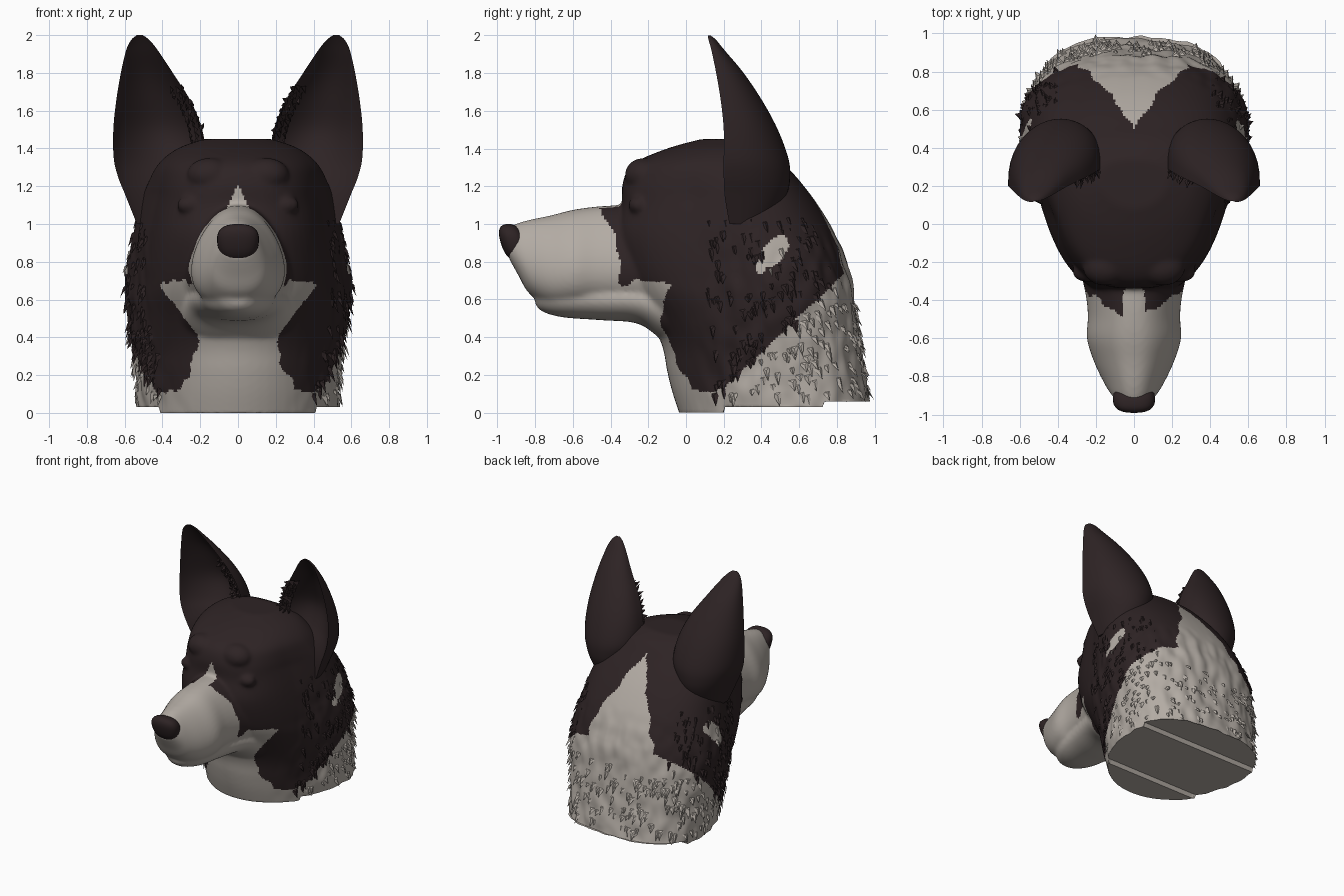
import bpy, bmesh, math, random
from mathutils import Vector, Matrix, noise

if "Cube" in bpy.data.objects:
    bpy.data.objects.remove(bpy.data.objects["Cube"])

random.seed(4)


def material(name, rgb):
    m = bpy.data.materials.new(name)
    m.diffuse_color = (*rgb, 1)
    m.use_nodes = True
    m.node_tree.nodes["Principled BSDF"].inputs["Base Color"].default_value = m.diffuse_color
    return m


DARK = material("dark brown fur", (0.027, 0.017, 0.018))
PALE = material("pale grey fur", (0.45, 0.41, 0.37))


def spline(rows, n=5):
    """Smooth curve through rows of section values."""
    out = []
    for i in range(len(rows) - 1):
        a, b, c, d = (rows[max(i - 1, 0)], rows[i], rows[i + 1], rows[min(i + 2, len(rows) - 1)])
        for k in range(n):
            t = k / n
            out.append([0.5 * (2 * q + (r - p) * t + (2 * p - 5 * q + 4 * r - s) * t * t
                        + (3 * q - p - 3 * r + s) * t ** 3) for p, q, r, s in zip(a, b, c, d)])
    return out + [list(rows[-1])]


def power(c, e):
    return math.copysign(abs(c) ** e, c)


def clamp(v):
    return min(1, max(0, v))


def loft(bm, rings):
    vs = [[bm.verts.new(p) for p in ring] for ring in rings]
    n = len(vs[0])
    faces = [bm.faces.new((a[i], a[(i + 1) % n], b[(i + 1) % n], b[i]))
             for a, b in zip(vs, vs[1:]) for i in range(n)]
    faces += [bm.faces.new(vs[0][::-1]), bm.faces.new(vs[-1])]
    bmesh.ops.recalc_face_normals(bm, faces=faces)


def ball(bm, loc, scale):
    bmesh.ops.create_uvsphere(bm, u_segments=24, v_segments=16, radius=1,
                              matrix=Matrix.Translation(loc) @ Matrix.Diagonal((*scale, 1)))


def finish(bm, name, mats):
    me = bpy.data.meshes.new(name)
    bm.to_mesh(me)
    bm.free()
    for m in mats:
        me.materials.append(m)
    ob = bpy.data.objects.new(name, me)
    bpy.context.collection.objects.link(ob)
    return ob


def smooth(ob, angle=50):
    bpy.ops.object.select_all(action='DESELECT')
    ob.select_set(True)
    bpy.context.view_layer.objects.active = ob
    bpy.ops.object.shade_smooth_by_angle(angle=math.radians(angle))


def coat(p):
    """Marking rule: 1 for pale fur, 0 for dark fur."""
    j = 0.012 * math.sin(41 * p.z + 23 * p.y) + 0.008 * math.sin(67 * p.y - 31 * p.x)
    x, y, z = abs(p.x), p.y + j, p.z + j
    muzzle = y < -0.35 - max(0, z - 0.85) * 0.45 and z < 1.13
    blaze = y < -0.2 and 1.05 < z and x < 0.06 * (1.21 - p.z) / 0.13
    throat = z < 0.69 and y < 0.02 and x + j < 0.22 + max(0, z - 0.42) * 0.77 + max(0, 0.27 - z) * 0.9
    collar = z < max(0.12, 0.13 + 0.95 * (y - 0.2))
    r = y - 0.5
    nape = r > 0 and x < 0.55 * r + 0.9 * r * r
    u, v = (y - 0.46) * 0.66 + (z - 0.845) * 0.75, (z - 0.845) * 0.66 - (y - 0.46) * 0.75
    patch = x > 0.3 and (u / 0.11) ** 2 + (v / 0.055) ** 2 < 1
    return int(muzzle or blaze or throat or collar or nape or patch)


# Head and neck: egg-shaped level sections (z, front y, back y, half width)
bm = bmesh.new()
rings = []
for z, yf, yb, hw in spline([
        (-0.05, -0.02, 0.99, 0.53), (0.1, -0.07, 0.965, 0.535), (0.22, -0.10, 0.945, 0.54),
        (0.35, -0.125, 0.925, 0.56), (0.5, -0.19, 0.905, 0.585), (0.65, -0.28, 0.885, 0.60),
        (0.8, -0.34, 0.85, 0.585), (0.95, -0.37, 0.79, 0.555), (1.1, -0.34, 0.70, 0.52),
        (1.22, -0.335, 0.61, 0.475), (1.32, -0.28, 0.52, 0.42), (1.40, -0.1, 0.44, 0.32),
        (1.45, 0.08, 0.34, 0.18)]):
    ym = yf + (yb - yf) * 0.62
    face = clamp((z - 0.4) / 0.3) * clamp((1.4 - z) / 0.25)
    ring = []
    for k in range(64):
        c, s = math.cos(math.tau * k / 64), math.sin(math.tau * k / 64)
        if s > 0:
            ring.append((hw * power(c, 0.8), ym + (yb - ym) * power(s, 0.8), z))
        else:
            w = power(c, 1 - 0.3 * face) * (1 - 0.12 * face * clamp(-s / 0.4))
            ring.append((hw * w, ym + (ym - yf) * s, z))
    rings.append(ring)
loft(bm, rings)


# Muzzle and lower jaw: upright sections (y, bottom z, top z, half width)
def snout(rows, pear):
    rings = []
    for y, zb, zt, hw in spline(rows):
        ring = []
        for k in range(40):
            c, s = math.cos(math.tau * k / 40), math.sin(math.tau * k / 40)
            ring.append((hw * power(c, 0.85) * (1 - pear * s), y,
                         (zt + zb) / 2 + (zt - zb) / 2 * s))
        rings.append(ring)
    loft(bm, rings)


snout([(-0.94, 0.82, 0.985, 0.08), (-0.89, 0.73, 1.005, 0.12), (-0.83, 0.63, 1.022, 0.155),
       (-0.72, 0.565, 1.045, 0.205), (-0.6, 0.555, 1.075, 0.24), (-0.48, 0.56, 1.092, 0.235),
       (-0.35, 0.55, 1.10, 0.25), (-0.2, 0.53, 1.10, 0.29), (0, 0.5, 1.05, 0.36)], 0.24)
snout([(-0.80, 0.575, 0.66, 0.05), (-0.76, 0.535, 0.70, 0.11), (-0.65, 0.505, 0.72, 0.175),
       (-0.45, 0.49, 0.72, 0.21), (-0.25, 0.47, 0.72, 0.26), (-0.1, 0.37, 0.72, 0.31),
       (0.1, 0.3, 0.7, 0.38)], 0)

# Brows and eyelids
for s in (-1, 1):
    ball(bm, (s * 0.15, -0.225, 1.26), (0.12, 0.1, 0.09))
    ball(bm, (s * 0.25, -0.25, 1.10), (0.075, 0.055, 0.05))

# Fuse the parts into one smooth skin
raw = finish(bm, "head_form", [])
mod = raw.modifiers.new("fuse", 'REMESH')
mod.mode, mod.voxel_size = 'VOXEL', 0.013
mod = raw.modifiers.new("soften", 'SMOOTH')
mod.factor, mod.iterations = 0.5, 9
skin = bpy.data.meshes.new_from_object(raw.evaluated_get(bpy.context.evaluated_depsgraph_get()))
bpy.data.objects.remove(raw)
bm = bmesh.new()
bm.from_mesh(skin)
bm.normal_update()
moves = []
for v in bm.verts:  # shaggy relief on the ruff and neck
    shag = clamp(v.co.y / 0.25) * clamp((1.0 - v.co.z) / 0.2)
    q = Vector((v.co.x * 13, v.co.y * 13, v.co.z * 8))
    moves.append(v.normal * (0.015 * shag * noise.noise(q)))
for v, m in zip(bm.verts, moves):
    v.co += m
for v in bm.verts:  # stepped base
    v.co.z = max(v.co.z, 0 if v.co.y < 0.2 else 0.03 if v.co.y < 0.73 else 0.06)
bm.normal_update()
for f in bm.faces:
    f.material_index = coat(f.calc_center_median())

# Fur tufts scattered over ruff and neck
spots = []
for f in bm.faces:
    c, n = f.calc_center_median(), f.normal
    ruff = abs(c.x) > 0.4 and 0.1 < c.z < 1.05 and c.y > 0.1
    neck = 0.12 < c.z < 0.6 and c.y > 0.5
    if (ruff or neck) and n.z > -0.5 and f.calc_area() > 1e-5:
        spots.append((c.copy(), n.copy()))
tufts = bmesh.new()


def tuft(c, n, d, length, width):
    side = d.cross(n).normalized() * width
    base = c - n * 0.012
    a, b, t, tip = (tufts.verts.new(p) for p in
                    (base - side, base + side, c + n * 0.006 + d * length * 0.3, c + d * length))
    for tri in ((a, t, tip), (t, b, tip), (a, b, t), (b, a, tip)):
        tufts.faces.new(tri).material_index = coat(c)


for c, n in random.sample(spots, min(500, len(spots))):
    d = (n * random.uniform(0.08, 0.42) + Vector((0, 0.2, -0.9))).normalized()
    tuft(c, n, d, random.uniform(0.04, 0.09), random.uniform(0.02, 0.035))
smooth(finish(bm, "head", [DARK, PALE]))

# Ears: crescent sections (z, inner x, outer x, front y, back y, hollow share)
ear_rows = spline([(1.0, 0.3, 0.535, 0.23, 0.45, 0.1), (1.15, 0.24, 0.595, 0.205, 0.53, 0.15),
                   (1.25, 0.2, 0.635, 0.2, 0.55, 0.25), (1.35, 0.17, 0.658, 0.2, 0.54, 0.45),
                   (1.5, 0.19, 0.66, 0.2, 0.485, 0.7), (1.65, 0.25, 0.645, 0.185, 0.405, 0.75),
                   (1.8, 0.345, 0.62, 0.16, 0.305, 0.75), (1.92, 0.425, 0.592, 0.135, 0.205, 0.6),
                   (1.975, 0.47, 0.565, 0.12, 0.16, 0.4), (2.0, 0.505, 0.535, 0.115, 0.13, 0.2)])
for sx, name in ((1, "ear_left"), (-1, "ear_right")):
    bm = bmesh.new()
    rings = []
    for z, xi, xo, yf, yb, hollow in ear_rows:
        yi = yf + (yb - yf) * 0.28
        ring = []
        for k in range(40):
            back = k <= 20
            s = k / 20 if back else (40 - k) / 20
            line = yi + (yf - yi) * s
            full = (yb - (yi + yf) / 2) * max(math.sin(math.pi * s), 0) ** 0.75
            x = xi + (xo - xi) * (0.5 - 0.5 * math.cos(math.pi * s) if back else s)
            ring.append((sx * x, line + full * (1 if back else hollow), z))
        rings.append(ring)
    loft(bm, rings)
    smooth(finish(bm, name, [DARK]), 60)
    # Hair fringe along the inner rim
    for z, xi, xo, yf, yb, hollow in ear_rows:
        if 1.25 < z < 1.72:
            for k in range(3):
                c = Vector((sx * (xi + 0.03 * k), yf + (yb - yf) * (0.27 - 0.05 * k) + 0.025 * k, z))
                d = Vector((sx * random.uniform(-0.3, 0.4), -0.75, random.uniform(-0.2, 0.6)))
                tuft(c, Vector((-sx, 0, 0.1)), d.normalized(), random.uniform(0.03, 0.06), 0.022)
finish(tufts, "fur_tufts", [DARK, PALE])

# Nose: slanted, rounded-square pad
bm = bmesh.new()
ball(bm, (0, 0, 0), (1, 1, 1))
for v in bm.verts:
    x, y, z = (power(c, 0.8) for c in v.co)
    v.co = (0.11 * x * (1 + 0.1 * z), -0.912 + 0.07 * y - 0.03 * z, 0.9 + 0.1 * z)
smooth(finish(bm, "nose", [DARK]), 60)
